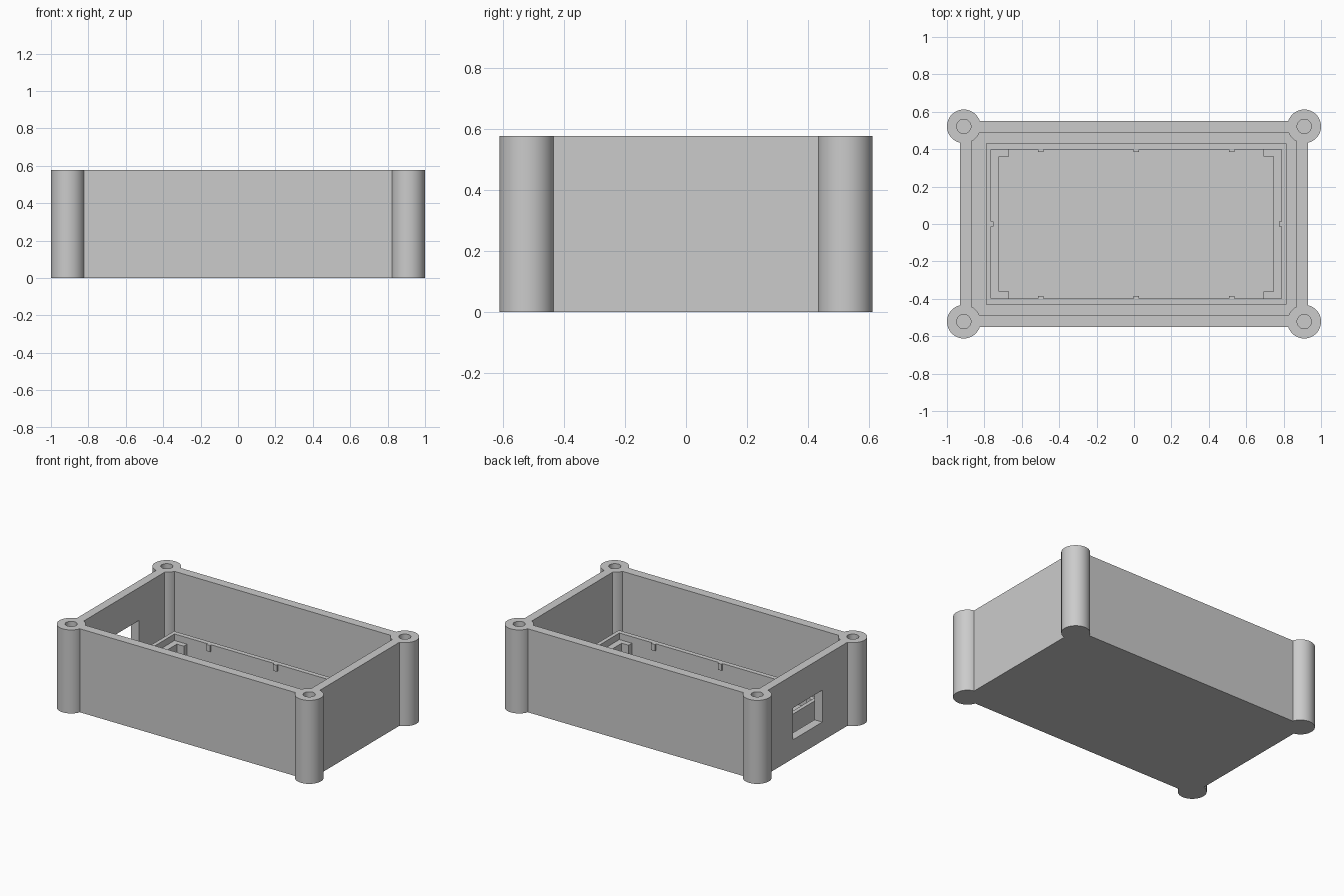
import bpy
import bmesh
from mathutils import Vector

cube = bpy.data.objects.get("Cube")
if cube:
    bpy.data.objects.remove(cube, do_unlink=True)

H = 0.577        # overall height
FLOOR = 0.065    # floor thickness
RIM = 0.195      # top of the board frame
SHELF = 0.15     # top of the board supports
CX = 0.012       # board bay centre in x

grey = bpy.data.materials.new("plain_grey")
grey.use_nodes = True
grey.diffuse_color = (0.6, 0.6, 0.6, 1)
grey.node_tree.nodes["Principled BSDF"].inputs["Base Color"].default_value = (0.6, 0.6, 0.6, 1)


def finish(bm, name):
    bmesh.ops.recalc_face_normals(bm, faces=bm.faces)
    mesh = bpy.data.meshes.new(name)
    bm.to_mesh(mesh)
    bm.free()
    mesh.materials.append(grey)
    obj = bpy.data.objects.new(name, mesh)
    bpy.context.collection.objects.link(obj)
    return obj


def prism(name, points, z0, z1):
    """Extrude a flat outline from z0 to z1."""
    bm = bmesh.new()
    face = bm.faces.new([bm.verts.new((x, y, z0)) for x, y in points])
    result = bmesh.ops.extrude_face_region(bm, geom=[face])
    top = [g for g in result["geom"] if isinstance(g, bmesh.types.BMVert)]
    bmesh.ops.translate(bm, verts=top, vec=Vector((0, 0, z1 - z0)))
    return finish(bm, name)


def box(name, x0, x1, y0, y1, z0, z1):
    return prism(name, [(x0, y0), (x1, y0), (x1, y1), (x0, y1)], z0, z1)


def cylinder(name, x, y, r, z0, z1, sides):
    bm = bmesh.new()
    bmesh.ops.create_cone(bm, cap_ends=True, segments=sides, radius1=r, radius2=r, depth=z1 - z0)
    bmesh.ops.translate(bm, verts=bm.verts, vec=Vector((x, y, (z0 + z1) / 2)))
    return finish(bm, name)


def combine(target, tool, operation):
    """Apply a boolean and remove the tool."""
    mod = target.modifiers.new("cut", "BOOLEAN")
    mod.operation = operation
    mod.solver = "EXACT"
    mod.object = tool
    bpy.ops.object.select_all(action="DESELECT")
    bpy.context.view_layer.objects.active = target
    target.select_set(True)
    bpy.ops.object.modifier_apply(modifier=mod.name)
    bpy.data.objects.remove(tool, do_unlink=True)


# Open box with a cable window in one end wall
case = box("case_body", -0.93, 0.93, -0.55, 0.55, 0, H)
combine(case, box("cavity", -0.87, 0.87, -0.487, 0.487, FLOOR, 1), "DIFFERENCE")
combine(case, box("window", -1, -0.84, -0.16, 0.16, 0.13, 0.35), "DIFFERENCE")

# Corner screw posts, with blind holes from the top
corners = [(sx * 0.91, sy * 0.522) for sx in (-1, 1) for sy in (-1, 1)]
for x, y in corners:
    combine(case, cylinder("post", x, y, 0.09, 0, H, 64), "UNION")
for x, y in corners:
    combine(case, cylinder("hole", x, y, 0.038, FLOOR, 1, 32), "DIFFERENCE")
bpy.ops.object.select_all(action="DESELECT")
case.select_set(True)
bpy.context.view_layer.objects.active = case
bpy.ops.object.shade_smooth_by_angle(angle=0.5)

# Thin frame around the board bay
frame = box("board_frame", CX - 0.803, CX + 0.803, -0.431, 0.431, FLOOR, RIM)
combine(frame, box("bay", CX - 0.776, CX + 0.776, -0.398, 0.398, 0, 1), "DIFFERENCE")

# End shelves with short returns at the corners
outline = [(0.776, -0.398), (0.776, 0.398), (0.68, 0.398), (0.68, 0.362),
           (0.733, 0.362), (0.733, -0.362), (0.68, -0.362), (0.68, -0.398)]
for side, s in (("right", -1), ("left", 1)):
    prism("board_shelf_" + side, [(CX + s * x, y) for x, y in outline], FLOOR, SHELF)
    # Retaining nub at the middle of each end
    edge = sorted((CX + s * 0.764, CX + s * 0.78))
    box("end_nub_" + side, edge[0], edge[1], -0.014, 0.014, SHELF, RIM)

# Retaining nubs along the long sides
for side, s in (("front", -1), ("back", 1)):
    y0, y1 = sorted((s * 0.386, s * 0.402))
    for i in (-1, 0, 1):
        x = CX + i * 0.51
        box(f"{side}_nub_{i + 2}", x - 0.014, x + 0.014, y0, y1, SHELF, RIM)
